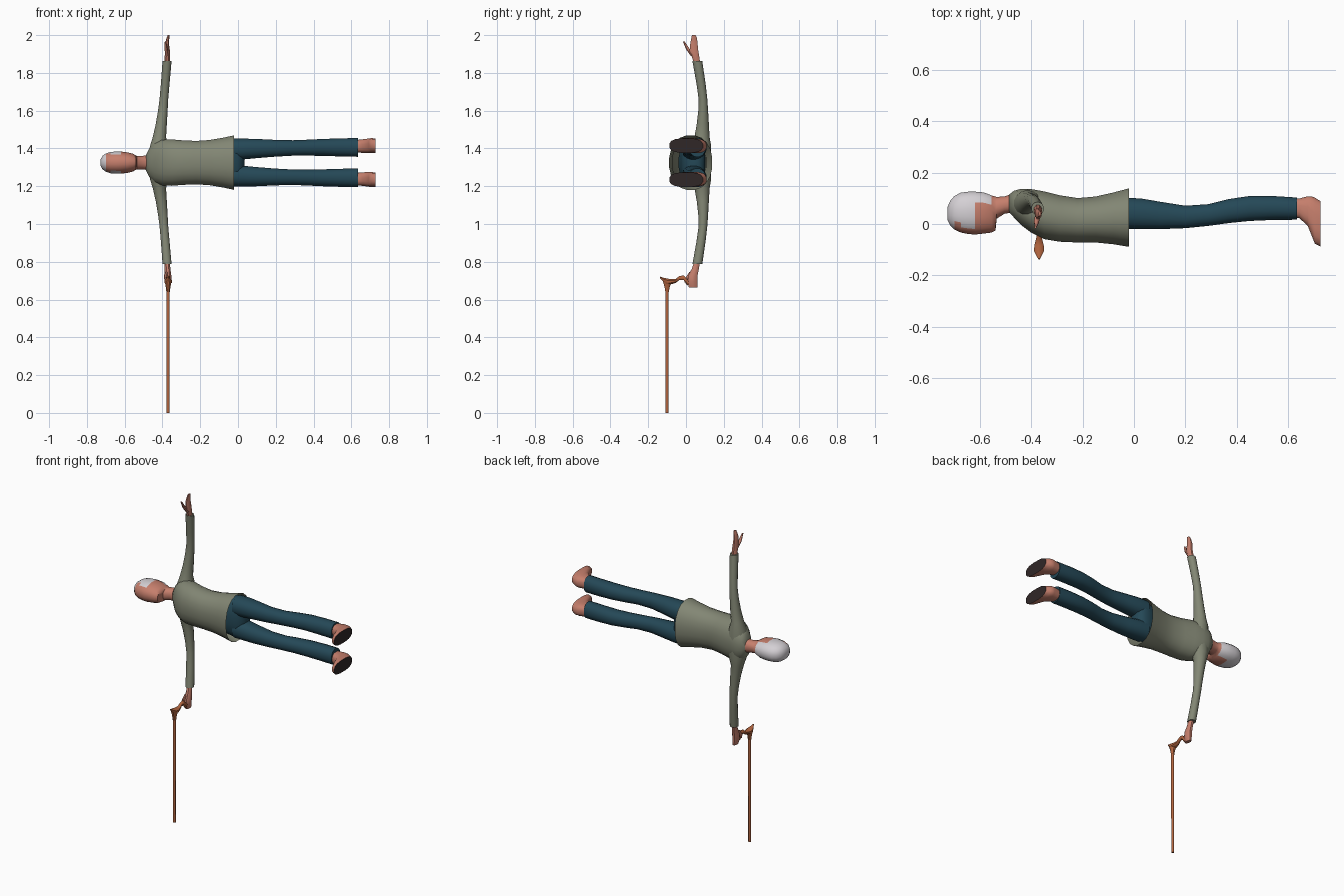
import bpy, bmesh, math

MID = 1.325  # height of the body's line of symmetry


def material(name, rgb):
    m = bpy.data.materials.new(name)
    m.diffuse_color = (*rgb, 1)
    return m


SHIRT = material("sage shirt", (0.225, 0.24, 0.175))
TROUSERS = material("dark teal", (0.018, 0.065, 0.095))
SKIN = material("skin", (0.56, 0.21, 0.15))
HAIR = material("white hair", (0.66, 0.63, 0.66))
SOLE = material("dark sole", (0.03, 0.02, 0.02))
WOOD = material("orange wood", (0.45, 0.13, 0.05))


def loft(name, axis, rings, mats, n=16, power=1.0, caps=(True, True), rule=None, mirror=False):
    """Skin rings of (position, low a, high a, low b, high b) along an axis."""
    bm = bmesh.new()
    loops = []
    for t, a0, a1, b0, b1 in rings:
        loop = []
        for i in range(n):
            w = 2 * math.pi * (i + 0.5) / n
            c, s = math.cos(w), math.sin(w)
            a = (a0 + a1) / 2 + (a1 - a0) / 2 * math.copysign(abs(c) ** power, c)
            b = (b0 + b1) / 2 + (b1 - b0) / 2 * math.copysign(abs(s) ** power, s)
            p = {"x": (t, a, b), "y": (a, t, b), "z": (a, b, t)}[axis]
            if mirror:
                p = (p[0], p[1], 2 * MID - p[2])
            loop.append(bm.verts.new(p))
        loops.append(loop)
    for p, q in zip(loops, loops[1:]):
        for i in range(n):
            j = (i + 1) % n
            bm.faces.new((p[i], p[j], q[j], q[i]))
    if caps[0]:
        bm.faces.new(loops[0])
    if caps[1]:
        bm.faces.new(loops[-1])
    bmesh.ops.recalc_face_normals(bm, faces=bm.faces)
    if rule:
        for f in bm.faces:
            f.material_index = rule(f)
    me = bpy.data.meshes.new(name)
    bm.to_mesh(me)
    bm.free()
    ob = bpy.data.objects.new(name, me)
    bpy.context.collection.objects.link(ob)
    for m in mats:
        me.materials.append(m)
    bpy.ops.object.select_all(action="DESELECT")
    ob.select_set(True)
    bpy.context.view_layer.objects.active = ob
    bpy.ops.object.shade_smooth_by_angle(angle=math.radians(45))
    return ob


def around(t, a, b, ra, rb):
    return (t, a - ra, a + ra, b - rb, b + rb)


# Head: hair covers crown, temples and back, leaving the face bare
def hair_rule(f):
    c = f.calc_center_median()
    face = c.y < 0.01 and abs(c.z - MID) < 0.046 and c.x > -0.70
    return 1 if (c.x < -0.62 and not face) or (c.y > 0.075 and c.x < -0.555) else 0


loft("head", "x", [
    (-0.727, 0.015, 0.065, MID - 0.018, MID + 0.018),
    (-0.717, -0.005, 0.09, MID - 0.036, MID + 0.036),
    (-0.700, -0.022, 0.11, MID - 0.049, MID + 0.049),
    (-0.675, -0.034, 0.123, MID - 0.057, MID + 0.057),
    (-0.645, -0.040, 0.127, MID - 0.059, MID + 0.059),
    (-0.620, -0.042, 0.127, MID - 0.059, MID + 0.059),
    (-0.585, -0.038, 0.124, MID - 0.055, MID + 0.055),
    (-0.555, -0.034, 0.112, MID - 0.047, MID + 0.047),
    (-0.540, -0.026, 0.108, MID - 0.038, MID + 0.038),
    (-0.535, 0.020, 0.106, MID - 0.036, MID + 0.036),
    (-0.505, 0.040, 0.108, MID - 0.036, MID + 0.036),
    (-0.465, 0.045, 0.120, MID - 0.042, MID + 0.042)],
    [SKIN, HAIR], n=20, power=0.9, rule=hair_rule)

# Shirt body with an open, flared hem
loft("shirt_body", "x", [
    (-0.487, 0.045, 0.115, MID - 0.042, MID + 0.042),
    (-0.468, 0.025, 0.130, MID - 0.080, MID + 0.080),
    (-0.440, -0.005, 0.138, MID - 0.108, MID + 0.108),
    (-0.400, -0.035, 0.137, MID - 0.122, MID + 0.122),
    (-0.350, -0.060, 0.128, MID - 0.124, MID + 0.124),
    (-0.290, -0.070, 0.113, MID - 0.119, MID + 0.119),
    (-0.220, -0.073, 0.102, MID - 0.116, MID + 0.116),
    (-0.150, -0.073, 0.108, MID - 0.121, MID + 0.121),
    (-0.080, -0.080, 0.124, MID - 0.133, MID + 0.133),
    (-0.020, -0.090, 0.140, MID - 0.146, MID + 0.146)],
    [SHIRT], n=20, power=0.9, caps=(True, False))

# Hips, hidden partly under the hem
loft("hips", "x", [
    (-0.120, -0.040, 0.085, MID - 0.105, MID + 0.105),
    (-0.040, -0.025, 0.103, MID - 0.126, MID + 0.126),
    (0.000, -0.018, 0.102, MID - 0.126, MID + 0.126),
    (0.020, 0.000, 0.090, MID - 0.100, MID + 0.100),
    (0.035, 0.020, 0.070, MID - 0.060, MID + 0.060)],
    [TROUSERS], power=0.85)

for side, flip in (("upper", False), ("lower", True)):
    # Sleeve, from shoulder to cuff
    loft(side + "_sleeve", "z", [
        (1.360, -0.478, -0.350, 0.015, 0.134),
        (1.420, -0.465, -0.368, 0.032, 0.132),
        (1.460, -0.452, -0.380, 0.045, 0.125),
        (1.530, -0.436, -0.376, 0.057, 0.121),
        (1.600, -0.424, -0.372, 0.065, 0.117),
        (1.660, -0.416, -0.369, 0.067, 0.113),
        (1.740, -0.409, -0.362, 0.056, 0.104),
        (1.863, -0.400, -0.351, 0.034, 0.086)],
        [SHIRT], n=14, mirror=flip)
    # Trouser leg
    loft(side + "_leg", "x", [
        (-0.030, -0.020, 0.104, MID + 0.010, MID + 0.128),
        (0.030, -0.021, 0.100, MID + 0.016, MID + 0.128),
        (0.100, -0.021, 0.088, MID + 0.023, MID + 0.126),
        (0.200, -0.017, 0.072, MID + 0.031, MID + 0.121),
        (0.290, -0.008, 0.078, MID + 0.036, MID + 0.119),
        (0.370, 0.003, 0.098, MID + 0.036, MID + 0.122),
        (0.450, 0.011, 0.110, MID + 0.035, MID + 0.126),
        (0.540, 0.015, 0.110, MID + 0.032, MID + 0.129),
        (0.635, 0.016, 0.104, MID + 0.030, MID + 0.131)],
        [TROUSERS], power=0.9, mirror=flip)
    # Foot with a dark sole
    loft(side + "_foot", "x", [
        (0.600, 0.030, 0.098, MID + 0.053, MID + 0.119),
        (0.645, 0.022, 0.100, MID + 0.052, MID + 0.122),
        (0.677, -0.008, 0.109, MID + 0.050, MID + 0.126),
        (0.692, -0.045, 0.109, MID + 0.050, MID + 0.128),
        (0.705, -0.078, 0.104, MID + 0.050, MID + 0.130),
        (0.727, -0.089, 0.090, MID + 0.051, MID + 0.129)],
        [SKIN, SOLE], power=0.75, mirror=flip,
        rule=lambda f: 1 if f.normal.x > 0.9 else 0)

# Open hand
loft("open_hand", "z", [
    around(1.845, -0.376, 0.060, 0.016, 0.017),
    around(1.880, -0.374, 0.052, 0.016, 0.021),
    around(1.915, -0.373, 0.042, 0.014, 0.025),
    around(1.955, -0.376, 0.042, 0.011, 0.021),
    around(1.985, -0.371, 0.043, 0.008, 0.016),
    around(2.000, -0.367, 0.041, 0.005, 0.010)], [SKIN], n=8)
loft("open_thumb", "z", [
    around(1.890, -0.374, 0.038, 0.011, 0.014),
    around(1.925, -0.380, 0.010, 0.010, 0.011),
    around(1.967, -0.384, -0.012, 0.004, 0.005)], [SKIN], n=8)

# Hand closed on the cane
loft("gripping_hand", "z", [
    around(0.805, -0.376, 0.060, 0.016, 0.017),
    around(0.765, -0.373, 0.050, 0.016, 0.020),
    around(0.725, -0.371, 0.036, 0.020, 0.027),
    around(0.695, -0.370, 0.034, 0.020, 0.028),
    around(0.664, -0.370, 0.038, 0.012, 0.025)], [SKIN], n=8)
loft("gripping_thumb", "z", [
    around(0.745, -0.380, 0.030, 0.010, 0.014),
    around(0.715, -0.384, 0.008, 0.009, 0.012),
    around(0.690, -0.380, -0.004, 0.004, 0.006)], [SKIN], n=8)

# Cane: curved handle, flared collar and straight shaft
loft("cane_handle", "y", [
    around(0.040, -0.370, 0.690, 0.008, 0.009),
    around(0.005, -0.370, 0.692, 0.012, 0.018),
    around(-0.012, -0.370, 0.715, 0.011, 0.013),
    around(-0.035, -0.370, 0.714, 0.009, 0.012),
    around(-0.055, -0.370, 0.698, 0.012, 0.011),
    around(-0.085, -0.370, 0.694, 0.020, 0.016),
    around(-0.105, -0.370, 0.696, 0.021, 0.018),
    around(-0.122, -0.370, 0.706, 0.012, 0.011),
    around(-0.138, -0.370, 0.718, 0.003, 0.004)], [WOOD], n=8)
loft("cane_collar", "z", [
    around(0.640, -0.370, -0.100, 0.010, 0.010),
    around(0.665, -0.370, -0.100, 0.013, 0.014),
    around(0.695, -0.370, -0.098, 0.019, 0.026)], [WOOD], n=8)
loft("cane_shaft", "z", [
    around(0.0, -0.370, -0.100, 0.008, 0.008),
    around(0.660, -0.370, -0.100, 0.009, 0.009)], [WOOD], n=8)
